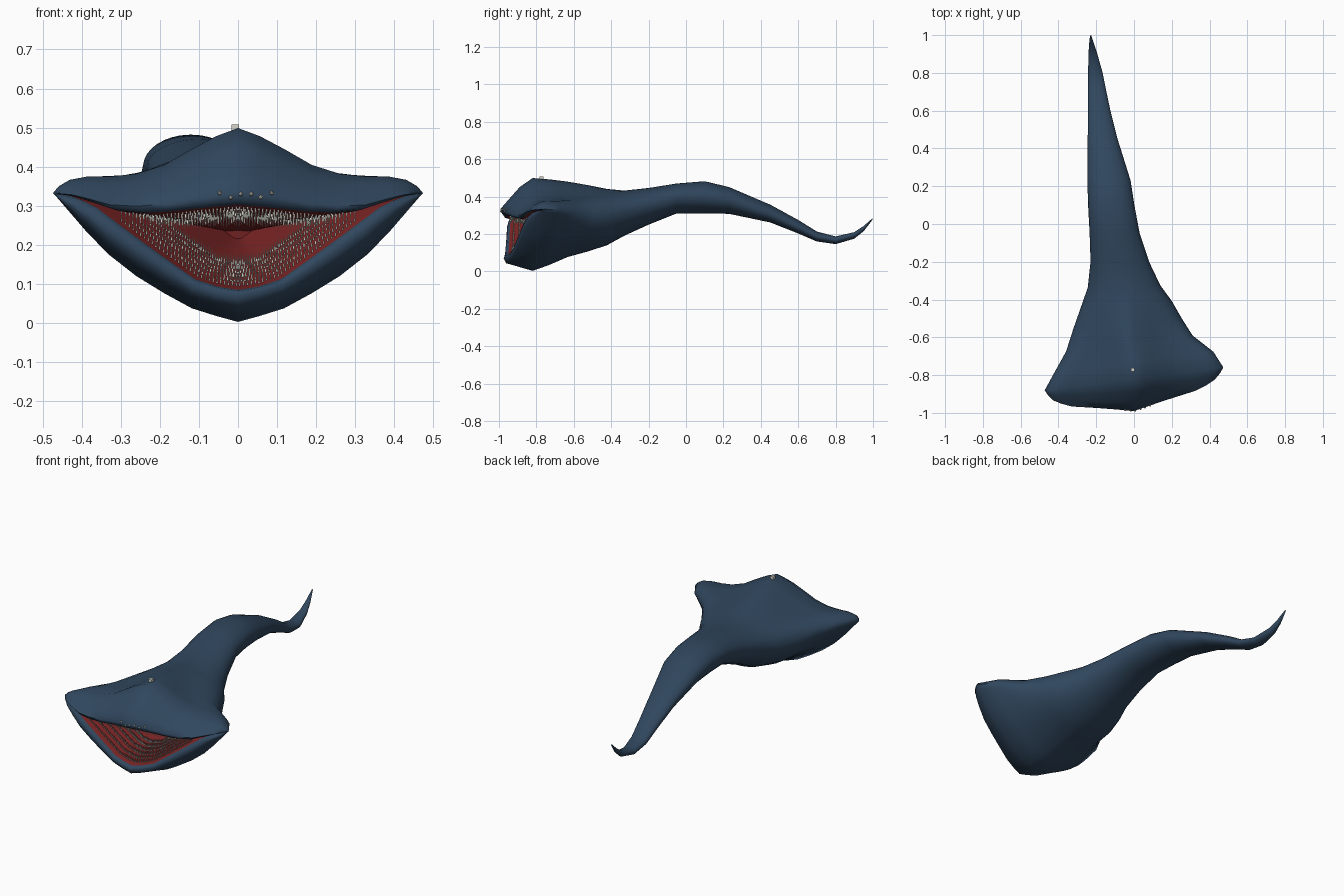
import bpy, bmesh, math
from mathutils import Vector

if "Cube" in bpy.data.objects:
    bpy.data.objects.remove(bpy.data.objects["Cube"])


def material(name, rgb):
    m = bpy.data.materials.new(name)
    m.diffuse_color = (*rgb, 1)
    m.use_nodes = True
    m.node_tree.nodes["Principled BSDF"].inputs["Base Color"].default_value = m.diffuse_color
    return m


BLUE = material("deep_blue_skin", (0.03, 0.063, 0.112))
RED = material("red_mouth", (0.19, 0.017, 0.017))
BONE = material("pale_bone", (0.66, 0.66, 0.6))


def interp(table, u):
    for (a, p), (b, q) in zip(table, table[1:]):
        if u <= b:
            return p + (q - p) * (u - a) / (b - a)
    return table[-1][1]


def finish(name, bm, mats, angle=None):
    me = bpy.data.meshes.new(name)
    bm.to_mesh(me)
    bm.free()
    for m in mats:
        me.materials.append(m)
    ob = bpy.data.objects.new(name, me)
    bpy.context.collection.objects.link(ob)
    if angle:
        bpy.ops.object.select_all(action='DESELECT')
        bpy.context.view_layer.objects.active = ob
        ob.select_set(True)
        bpy.ops.object.shade_smooth_by_angle(angle=math.radians(angle))
    return ob


# Head profiles over the half width (0 = middle, 1 = corner)
TOP = [(0, 1), (.15, .84), (.4, .43), (.6, .25), (.85, .25), (.95, .17), (1, 0)]
BOT = [(0, 1), (.23, .91), (.46, .73), (.65, .55), (.82, .3), (1, 0)]
FWD = [(0, .17), (.35, .135), (.75, .10), (.95, .05), (1, 0)]
LIP_UP = [(0, .303), (.2, .295), (.5, .28), (.7, .288), (.9, .32), (1, .33)]
LIP_LOW = [(0, .085), (.21, .1), (.42, .165), (.64, .235), (.85, .305), (1, .33)]

HALF = [0, .12, .25, .4, .55, .7, .82, .91, .97, 1]
ACROSS = [-u for u in HALF[:0:-1]] + HALF
LOOP = [(u, True) for u in ACROSS] + [(u, False) for u in ACROSS[-2:0:-1]]


def shear(y):
    # The head is turned slightly; the turn fades out at the neck
    return .128 * max(0, min(1, (-.25 - y) / .35))


# Body stations: y, left x, right x, top, side, bottom, head-profile weight
BODY = [
    (.997, -.233, -.226, .284, .28, .276, 0), (.95, -.238, -.21, .243, .23, .215, 0),
    (.9, -.241, -.194, .21, .195, .175, 0), (.8, -.243, -.166, .187, .168, .146, 0),
    (.7, -.244, -.146, .213, .186, .16, 0), (.6, -.244, -.125, .275, .238, .203, 0),
    (.45, -.245, -.087, .357, .31, .262, 0), (.23, -.247, -.018, .451, .385, .308, 0),
    (.1, -.243, .002, .482, .4, .31, 0), (-.05, -.235, .03, .47, .395, .31, 0),
    (-.2, -.23, .08, .446, .355, .25, 0), (-.33, -.245, .14, .432, .32, .19, 0),
    (-.42, -.28, .2, .441, .30, .14, .1), (-.52, -.32, .25, .461, .295, .107, .3),
    (-.63, -.36, .31, .48, .31, .077, .6), (-.73, -.42, .42, .492, .33, .035, .9),
    (-.82, -.473, .473, .499, .333, .003, 1)]


def body_point(st, u, upper):
    y, xl, xr, top, side, bot, w = st
    a = abs(u)
    x = (xl + xr) / 2 + u * (xr - xl) / 2
    f = w * interp(TOP if upper else BOT, a) + (1 - w) * math.sqrt(1 - a * a)
    z = side + ((top if upper else bot) - side) * f
    return Vector((x, y + shear(y) * x, z))


# Jaw stages: (forward, height above lip, width) for the upper and lower jaw
JAWS = [((.4, .76, 1), (.5, .72, 1)), ((.75, .42, 1), (.9, .5, .995)),
        ((1, .17, .99), (.98, .2, .98)), ((.97, .04, .965), (.93, .03, .95)),
        ((.86, 0, .93), (.84, 0, .93))]


def jaw_point(stage, u, upper):
    f, h, s = stage[0 if upper else 1]
    a = abs(u)
    outer = body_point(BODY[-1], u, upper)
    lip = interp(LIP_UP if upper else LIP_LOW, a)
    x = outer.x * s
    y = -.82 - interp(FWD, a) * f * (1 if upper else .93) + .128 * x
    return Vector((x, y, lip + (outer.z - lip) * h))


def mouth_point(t, u, upper):
    return jaw_point(JAWS[-1], u, upper).lerp(Vector((0, -.56, .23)), t)


# Body, head, lips and mouth lining as one continuous loft
bm = bmesh.new()
rings = [[bm.verts.new(body_point(st, u, up)) for u, up in LOOP] for st in BODY]
rings += [[bm.verts.new(jaw_point(j, u, up)) for u, up in LOOP] for j in JAWS]
first_red = len(rings) - 1
rings += [[bm.verts.new(mouth_point(t, u, up)) for u, up in LOOP] for t in (.2, .45, .7, .9)]
n = len(LOOP)
for k in range(len(rings) - 1):
    for i in range(n):
        j = (i + 1) % n
        f = bm.faces.new((rings[k][i], rings[k][j], rings[k + 1][j], rings[k + 1][i]))
        f.material_index = 1 if k >= first_red else 0
bm.faces.new(rings[0][::-1])
bm.faces.new(rings[-1]).material_index = 1
bmesh.ops.remove_doubles(bm, verts=bm.verts, dist=.0008)
bmesh.ops.recalc_face_normals(bm, faces=bm.faces)
finish("body", bm, [BLUE, RED], 65)


# Rows of fine needle teeth along each jaw
def needles(name, upper, rows):
    bm = bmesh.new()
    count = 62
    for r in range(rows):
        t = .06 + .075 * r
        for i in range(count):
            u = -.72 + 1.44 * (i + .5 * (r % 2)) / (count - 1)
            base = mouth_point(t, u, upper)
            length = .03 * (1 - .55 * abs(u))
            tip = base + Vector((0, -.004, -length if upper else length))
            w = .0022
            ring = [bm.verts.new(base + Vector((w * cx, w * cy, 0)))
                    for cx, cy in ((-1, -1), (1, -1), (1, 1), (-1, 1))]
            top = bm.verts.new(tip)
            for q in range(4):
                bm.faces.new((ring[q], ring[(q + 1) % 4], top))
            bm.faces.new(ring[::-1])
    bmesh.ops.recalc_face_normals(bm, faces=bm.faces)
    finish(name, bm, [BONE])


needles("upper_teeth", True, 5)
needles("lower_teeth", False, 6)

# Small pale studs on the snout
for i, (x, z) in enumerate([(-.047, .333), (-.018, .321), (.007, .33),
                            (.034, .33), (.058, .322), (.086, .333)]):
    bm = bmesh.new()
    bmesh.ops.create_icosphere(bm, subdivisions=1, radius=.006)
    y = jaw_point(JAWS[2], x / .473, True).y
    bmesh.ops.translate(bm, verts=bm.verts, vec=(x, y, z))
    finish(f"snout_stud_{i + 1}", bm, [BONE])

# Small block on the crown
bm = bmesh.new()
bmesh.ops.create_cube(bm, size=1)
bmesh.ops.scale(bm, verts=bm.verts, vec=(.02, .02, .016))
bmesh.ops.translate(bm, verts=bm.verts, vec=(-.007, -.772, .5))
finish("crown_block", bm, [BONE])
